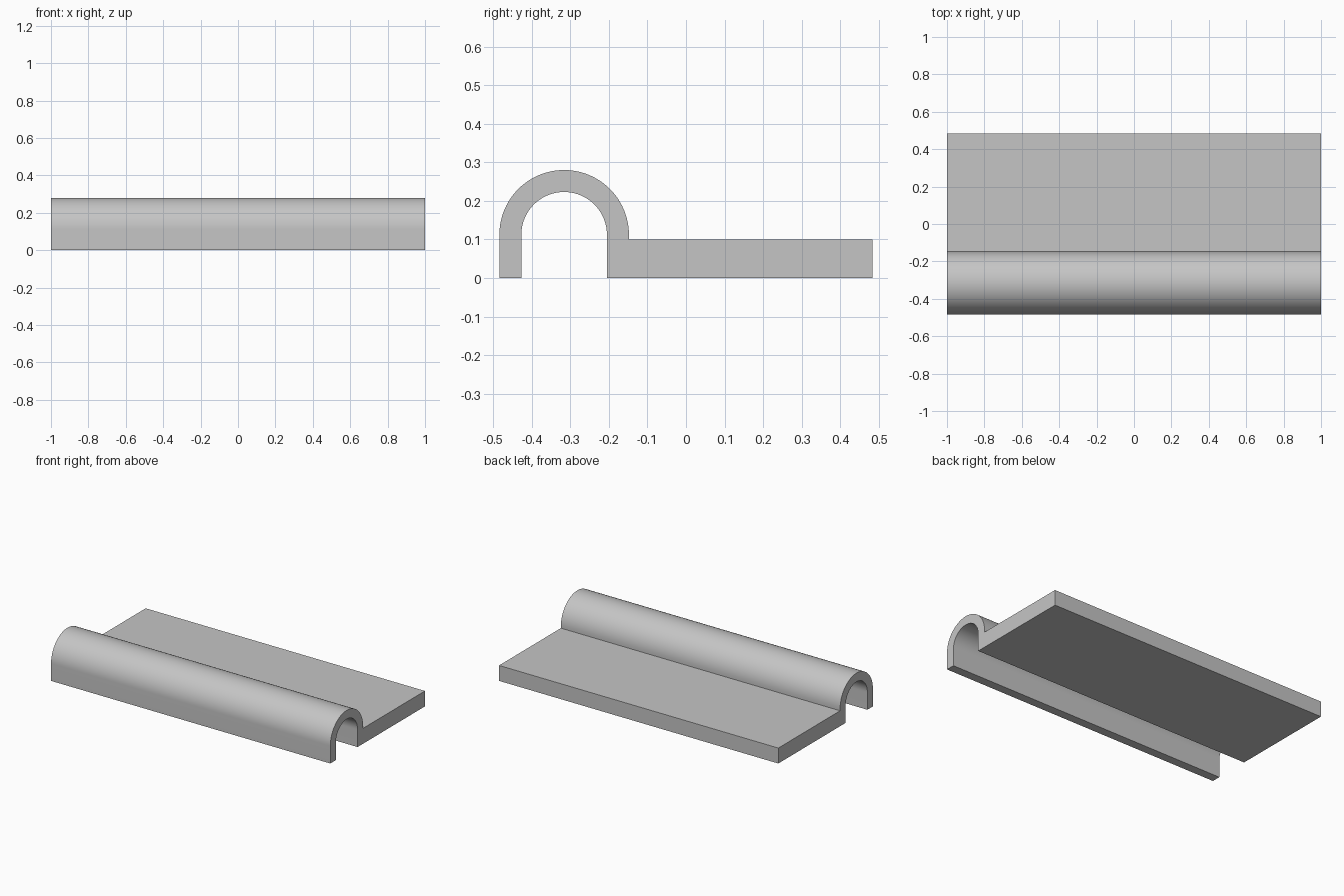
import bpy, bmesh, math

cube = bpy.data.objects.get("Cube")
if cube:
    bpy.data.objects.remove(cube, do_unlink=True)

HALF_LENGTH = 1.0
HALF_DEPTH = 0.484
PLATE_TOP = 0.10
ARC_Y, ARC_Z = -0.316, 0.112
OUTER_R, INNER_R = 0.168, 0.111
SEGMENTS = 48

# Plain grey material
grey = bpy.data.materials.new("plain_grey")
grey.use_nodes = True
colour = (0.56, 0.56, 0.56, 1)
grey.diffuse_color = colour
grey.node_tree.nodes["Principled BSDF"].inputs["Base Color"].default_value = colour


def arc(radius, start, end):
    """Points of an arc in the (y, z) plane around the channel centre."""
    angles = [start + (end - start) * i / SEGMENTS for i in range(SEGMENTS + 1)]
    return [(ARC_Y + radius * math.cos(a), ARC_Z + radius * math.sin(a)) for a in angles]


# Cross-section: flat plate running into an arched channel with a front lip
profile = [(HALF_DEPTH, 0), (HALF_DEPTH, PLATE_TOP), (ARC_Y + OUTER_R, PLATE_TOP)]
profile += arc(OUTER_R, 0, math.pi)
profile += [(ARC_Y - OUTER_R, 0), (ARC_Y - INNER_R, 0)]
profile += arc(INNER_R, math.pi, 0)
profile += [(ARC_Y + INNER_R, 0)]

# Extrude the section along the length
bm = bmesh.new()
end_face = bm.faces.new([bm.verts.new((-HALF_LENGTH, y, z)) for y, z in profile])
result = bmesh.ops.extrude_face_region(bm, geom=[end_face], use_keep_orig=True)
moved = [v for v in result["geom"] if isinstance(v, bmesh.types.BMVert)]
bmesh.ops.translate(bm, verts=moved, vec=(2 * HALF_LENGTH, 0, 0))
bmesh.ops.recalc_face_normals(bm, faces=bm.faces)

mesh = bpy.data.meshes.new("plate_with_arched_channel")
bm.to_mesh(mesh)
bm.free()
mesh.materials.append(grey)
part = bpy.data.objects.new("plate_with_arched_channel", mesh)
bpy.context.collection.objects.link(part)

# Smooth the arch, keep the corners crisp
bpy.ops.object.select_all(action='DESELECT')
part.select_set(True)
bpy.context.view_layer.objects.active = part
bpy.ops.object.shade_smooth_by_angle(angle=math.radians(30))
